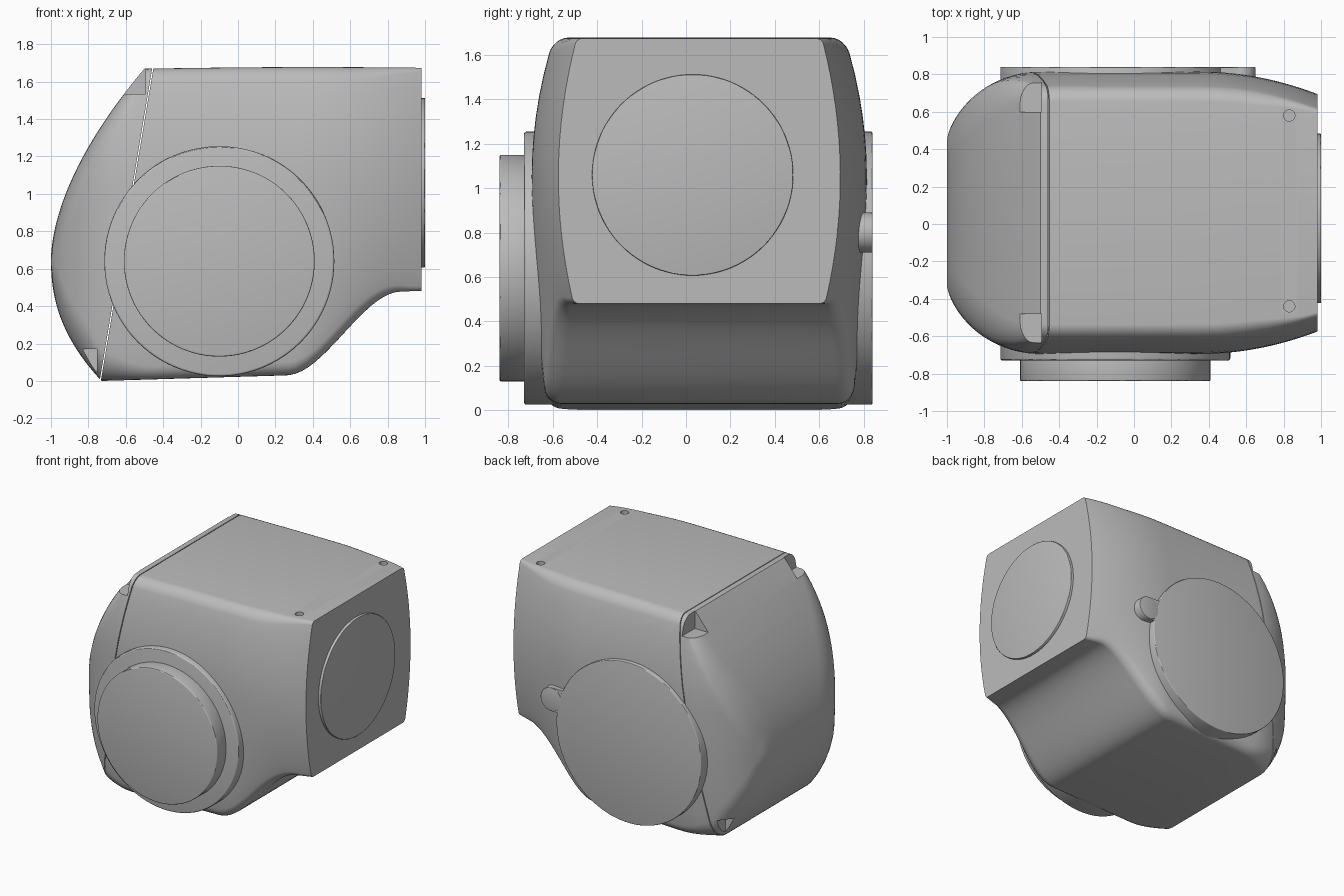
import bpy, bmesh, math
from mathutils import Vector, Matrix

cube = bpy.data.objects.get("Cube")
if cube:
    bpy.data.objects.remove(cube, do_unlink=True)

grey = bpy.data.materials.new("housing grey")
grey.use_nodes = True
grey.diffuse_color = (0.5, 0.5, 0.5, 1)
grey.node_tree.nodes["Principled BSDF"].inputs["Base Color"].default_value = (0.5, 0.5, 0.5, 1)

YC = 0.06          # middle of the housing across its width
HUB = (-0.1, 0.64)  # x, z of the joint axis


def to_object(name, bm):
    bmesh.ops.recalc_face_normals(bm, faces=bm.faces)
    mesh = bpy.data.meshes.new(name)
    bm.to_mesh(mesh)
    bm.free()
    mesh.materials.append(grey)
    obj = bpy.data.objects.new(name, mesh)
    bpy.context.collection.objects.link(obj)
    return obj


def finish(obj, angle=30):
    """Apply the modifiers, then smooth everything but the sharp edges."""
    bpy.ops.object.select_all(action='DESELECT')
    obj.select_set(True)
    bpy.context.view_layer.objects.active = obj
    for mod in list(obj.modifiers):
        bpy.ops.object.modifier_apply(modifier=mod.name)
    bpy.ops.object.shade_smooth_by_angle(angle=math.radians(angle))


def disc(name, start, end, radius, bevel=0.0, sides=96):
    """Cylinder between two points."""
    a, b = Vector(start), Vector(end)
    axis = b - a
    turn = axis.to_track_quat('Z', 'Y').to_matrix().to_4x4()
    bm = bmesh.new()
    bmesh.ops.create_cone(bm, cap_ends=True, segments=sides, radius1=radius, radius2=radius,
                          depth=axis.length, matrix=Matrix.Translation((a + b) / 2) @ turn)
    obj = to_object(name, bm)
    if bevel:
        mod = obj.modifiers.new("edge", 'BEVEL')
        mod.width, mod.segments, mod.limit_method = bevel, 3, 'ANGLE'
    return obj


def box(name, low, high):
    low, high = Vector(low), Vector(high)
    bm = bmesh.new()
    size = Matrix.Diagonal((high - low).to_4d())
    size[3][3] = 1
    bmesh.ops.create_cube(bm, size=1, matrix=Matrix.Translation((low + high) / 2) @ size)
    return to_object(name, bm)


def cut(obj, cutter):
    cutter.hide_render = True
    mod = obj.modifiers.new("cut", 'BOOLEAN')
    mod.operation, mod.solver, mod.object = 'DIFFERENCE', 'EXACT', cutter


def smooth(a, b, x):
    t = min(max((x - a) / (b - a), 0), 1)
    return t * t * (3 - 2 * t)


# Housing outline: upper and lower edge, half width and corner size along x
def top(x):
    return min(0.65 + ((x + 1) / 0.483) ** 0.578, 1.668 + 0.01 * math.cos(1.6 * (x - 0.4)))


def bottom(x):
    arc = 0.65 - ((x + 1) / 0.715) ** 0.4425
    floor = max(0.0, 0.03 * (x + 0.73)) + 0.43 * smooth(0.26, 0.87, x)
    return max(arc, floor)


def half_width(x):
    if x < -0.5:
        t = (x + 1) / 0.5
        return 0.39 + 0.365 * (1 - (1 - t) ** 2) ** 0.63
    return 0.755 - 0.12 * (max(0, x - 0.35) / 0.63) ** 2


def barrel(x, z):
    low = 0.03 + 0.09 * smooth(0.3, 0.98, x)
    return 1 - (0.12 if z > 1.05 else low) * ((z - 1.05) / 0.6) ** 2


def section(x):
    """Rounded section across the housing, barrelled on both sides."""
    zt, zb, w = top(x), bottom(x), half_width(x)
    corner = 0.07 + 0.13 * smooth(-0.45, -0.9, x) - 0.045 * smooth(0.6, 0.98, x)
    rz = min(corner, 0.45 * (zt - zb))
    side = []
    arc = [i * math.pi / 12 for i in range(7)]
    for a in arc:
        side.append((w - corner * (1 - math.cos(a - math.pi / 2)), zb + rz * (1 - math.cos(a))))
    for i in range(1, 16):
        side.append((w, zb + rz + (zt - zb - 2 * rz) * i / 16))
    for a in arc:
        side.append((w - corner * (1 - math.cos(a)), zt - rz * (1 - math.sin(a))))
    side = [(y * barrel(x, z), z) for y, z in side]
    ring = side + [(-y, z) for y, z in reversed(side)]
    return [(x, YC + y, z) for y, z in ring]


def housing_mesh():
    xs = [-1 + 0.5 * (i / 28) ** 2 for i in range(1, 29)] + [-0.9998, -0.73]
    xs += [-0.5 + 1.48 * i / 44 for i in range(1, 45)]
    bm = bmesh.new()
    rings = [[bm.verts.new(p) for p in section(x)] for x in sorted(xs)]
    for r, s in zip(rings, rings[1:]):
        for i in range(len(r)):
            j = (i + 1) % len(r)
            bm.faces.new((r[i], r[j], s[j], s[i]))
    bm.faces.new(rings[0])
    bm.faces.new(rings[-1])
    return bm


# Housing split by a slanted seam into main body and curved cover
def housing_part(name, direction):
    bm = housing_mesh()
    normal = Vector((1, 0, -0.168)).normalized() * direction
    point = Vector((-0.56, 0, 1.05)) + normal * 0.003
    res = bmesh.ops.bisect_plane(bm, geom=bm.verts[:] + bm.edges[:] + bm.faces[:], dist=1e-5,
                                 plane_co=point, plane_no=normal, clear_inner=True)
    edges = [e for e in res["geom_cut"] if isinstance(e, bmesh.types.BMEdge)]
    bmesh.ops.contextual_create(bm, geom=edges)
    return to_object(name, bm)


body = housing_part("main_body", 1)
cover = housing_part("end_cover", -1)
cutters = []

# Screw holes in the roof
for label, y in (("front", -0.44), ("back", 0.58)):
    hole = disc(label + "_hole_cutter", (0.83, y, 1.63), (0.83, y, 1.8), 0.03, sides=32)
    cut(body, hole)
    cutters.append(hole)

# Bolt pockets at the four cover corners
for label, y0, y1 in (("front", -0.9, -0.48), ("back", 0.6, 1.0)):
    upper = box(label + "_upper_pocket_cutter", (-0.9, y0, 1.535), (-0.495, y1, 1.9))
    lower = box(label + "_lower_pocket_cutter", (-1.1, y0, -0.2), (-0.755, y1, 0.17))
    for pocket in (upper, lower):
        cut(cover, pocket)
        cutters.append(pocket)

finish(body)
finish(cover)
for c in cutters:
    bpy.data.objects.remove(c, do_unlink=True)


# Joint flanges, output disc and motor plate
def on_hub(y):
    return (HUB[0], y, HUB[1])


parts = [
    disc("front_flange", on_hub(-0.4), on_hub(-0.73), 0.615, 0.012),
    disc("output_disc", on_hub(-0.7), on_hub(-0.84), 0.51, 0.008),
    disc("back_flange", on_hub(0.5), on_hub(0.84), 0.615, 0.006),
    disc("back_flange_lobe", (0.56, 0.6, 0.8), (0.56, 0.84, 0.8), 0.09, 0.006, 40),
    disc("motor_plate", (0.95, 0.03, 1.06), (1.0, 0.03, 1.06), 0.453, 0.004),
    box("lobe_neck", (0.42, 0.6, 0.71), (0.56, 0.838, 0.89)),
]
for part in parts:
    finish(part)
